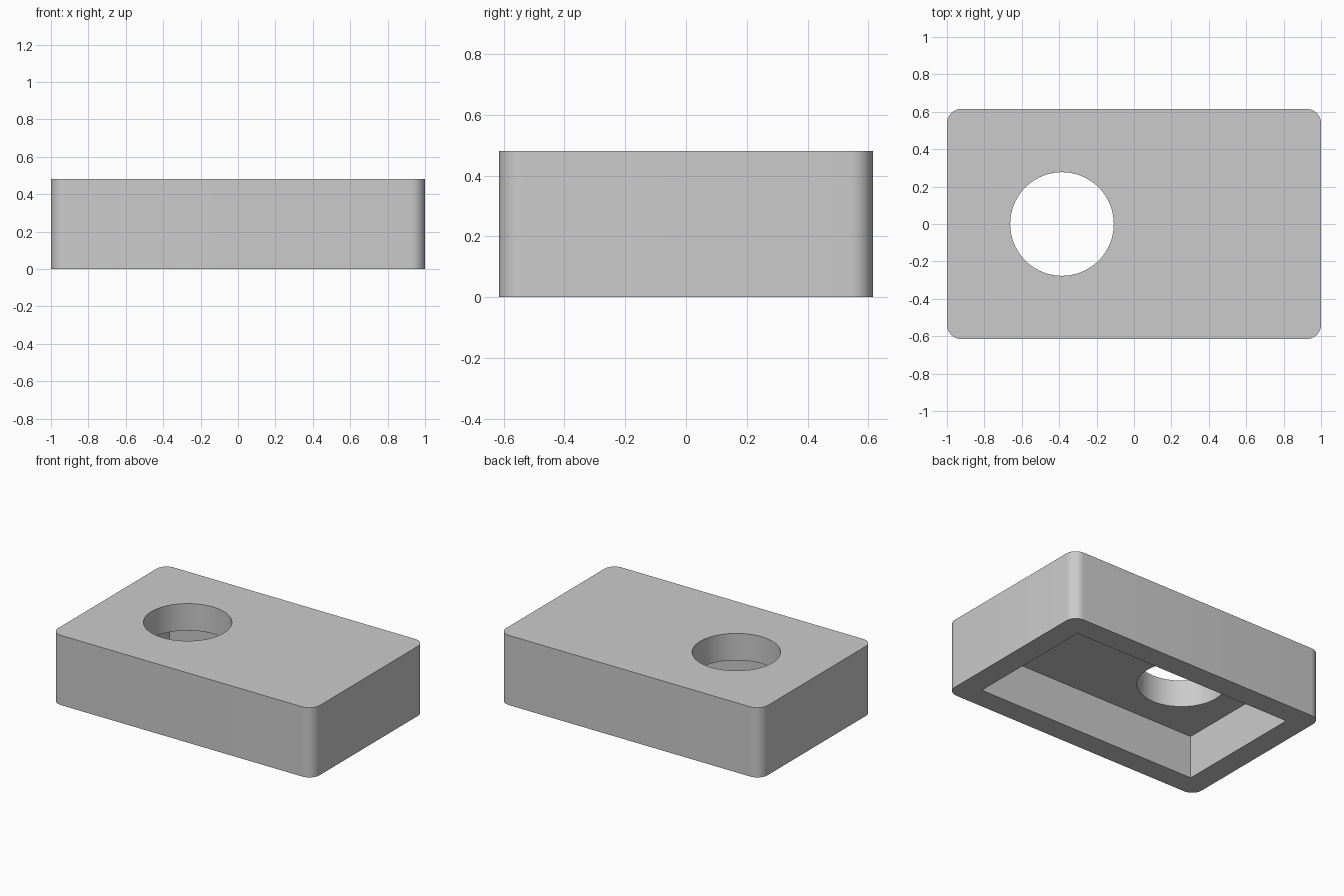
import bpy
import math

cube = bpy.data.objects.get("Cube")
if cube:
    bpy.data.objects.remove(cube, do_unlink=True)

LENGTH, WIDTH, HEIGHT = 2.0, 1.23, 0.482
WALL, ROOF, CORNER = 0.154, 0.186, 0.077
HOLE_X, HOLE_RADIUS = -0.385, 0.277

grey = bpy.data.materials.new("light_grey")
grey.use_nodes = True
grey.diffuse_color = (0.6, 0.6, 0.6, 1)
grey.node_tree.nodes["Principled BSDF"].inputs["Base Color"].default_value = (0.6, 0.6, 0.6, 1)


def box(name, size, z_bottom):
    """Box centred on x and y, with its underside at z_bottom."""
    bpy.ops.mesh.primitive_cube_add(size=1, location=(0, 0, z_bottom + size[2] / 2))
    obj = bpy.context.object
    obj.name = name
    obj.scale = size
    bpy.ops.object.transform_apply(location=True, rotation=True, scale=True)
    obj.data.materials.append(grey)
    return obj


def apply_all(obj):
    bpy.ops.object.select_all(action="DESELECT")
    obj.select_set(True)
    bpy.context.view_layer.objects.active = obj
    for name in [m.name for m in obj.modifiers]:
        bpy.ops.object.modifier_apply(modifier=name)


# Block with rounded upright edges
block = box("block", (LENGTH, WIDTH, HEIGHT), 0)
weights = block.data.attributes.new("bevel_weight_edge", "FLOAT", "EDGE")
for edge in block.data.edges:
    a, b = (block.data.vertices[i].co for i in edge.vertices)
    weights.data[edge.index].value = 1.0 if abs(a.z - b.z) > 0.1 else 0.0
bevel = block.modifiers.new("rounded_corners", "BEVEL")
bevel.limit_method = "WEIGHT"
bevel.width = CORNER
bevel.segments = 10

# Rectangular pocket, open underneath
margin = 0.1
pocket = box("pocket_cutter",
             (LENGTH - 2 * WALL, WIDTH - 2 * WALL, HEIGHT - ROOF + margin), -margin)

# Round hole through the roof
bpy.ops.mesh.primitive_cylinder_add(vertices=72, radius=HOLE_RADIUS, depth=1,
                                    location=(HOLE_X, 0, HEIGHT))
hole = bpy.context.object
hole.name = "hole_cutter"
hole.data.materials.append(grey)

for cutter in (pocket, hole):
    cutter.hide_render = True
    cut = block.modifiers.new(cutter.name, "BOOLEAN")
    cut.operation = "DIFFERENCE"
    cut.solver = "EXACT"
    cut.object = cutter

apply_all(block)
for cutter in (pocket, hole):
    bpy.data.objects.remove(cutter, do_unlink=True)

bpy.ops.object.shade_smooth_by_angle(angle=math.radians(30))
